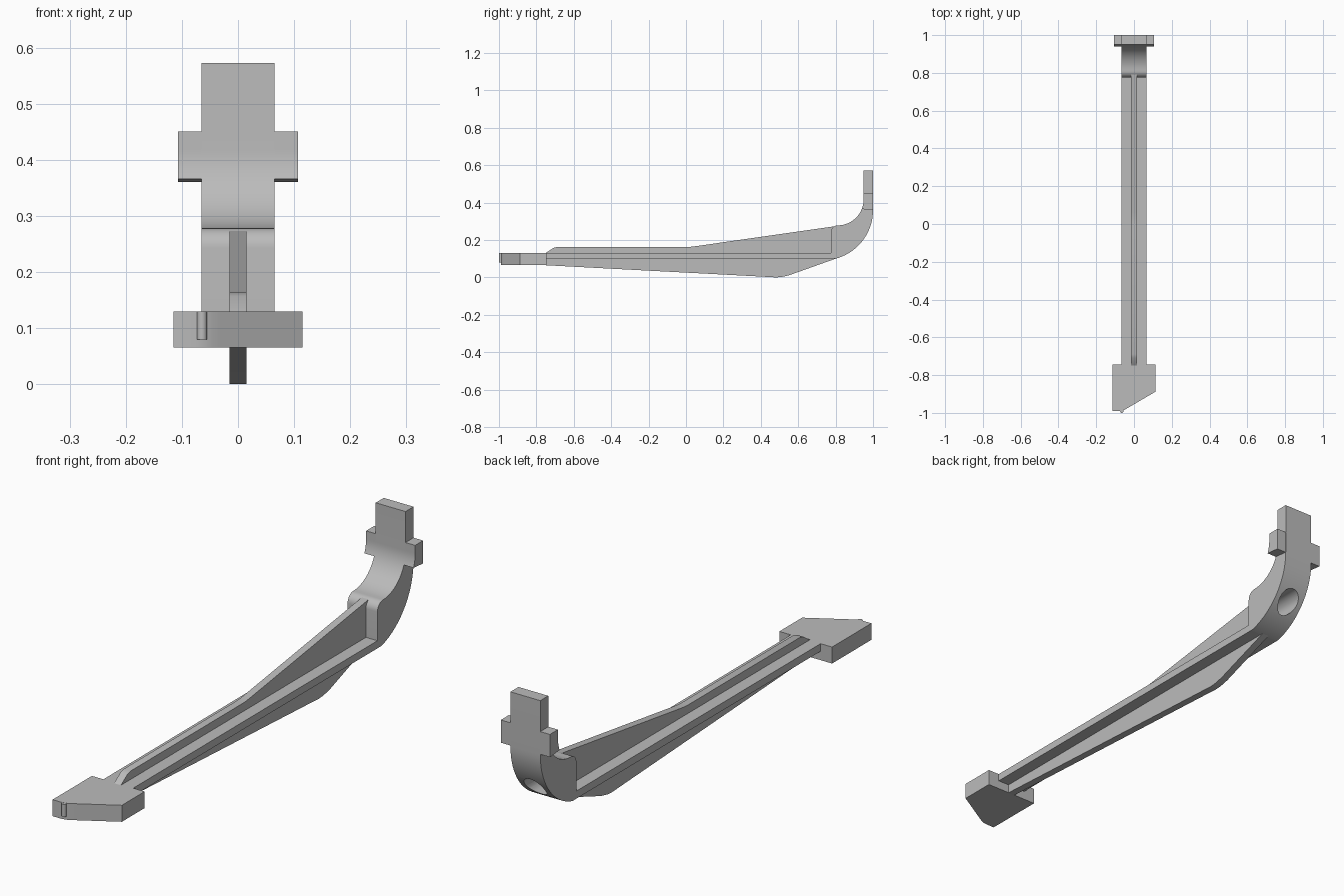
import bpy, bmesh, math
from mathutils import Vector

cube = bpy.data.objects.get("Cube")
if cube:
    bpy.data.objects.remove(cube, do_unlink=True)

grey = bpy.data.materials.new("plain grey")
grey.use_nodes = True
colour = (0.5, 0.5, 0.5, 1)
grey.diffuse_color = colour
grey.node_tree.nodes["Principled BSDF"].inputs["Base Color"].default_value = colour


def prism(name, outline, low, high, axis):
    """Extrude a closed outline: (y, z) along x, or (x, y) along z."""
    bm = bmesh.new()
    if axis == "x":
        verts = [bm.verts.new((low, a, b)) for a, b in outline]
        step = Vector((high - low, 0, 0))
    else:
        verts = [bm.verts.new((a, b, low)) for a, b in outline]
        step = Vector((0, 0, high - low))
    face = bm.faces.new(verts)
    ext = bmesh.ops.extrude_face_region(bm, geom=[face])
    moved = [v for v in ext["geom"] if isinstance(v, bmesh.types.BMVert)]
    bmesh.ops.translate(bm, verts=moved, vec=step)
    bmesh.ops.recalc_face_normals(bm, faces=bm.faces)
    mesh = bpy.data.meshes.new(name)
    bm.to_mesh(mesh)
    bm.free()
    obj = bpy.data.objects.new(name, mesh)
    mesh.materials.append(grey)
    bpy.context.collection.objects.link(obj)
    return obj


def arc(cx, cy, rx, ry, start, end, steps):
    """Points on an ellipse between two angles in degrees."""
    angles = [math.radians(start + (end - start) * i / steps) for i in range(steps + 1)]
    return [(cx + rx * math.cos(t), cy + ry * math.sin(t)) for t in angles]


def smooth(obj):
    bpy.ops.object.select_all(action="DESELECT")
    obj.select_set(True)
    bpy.context.view_layer.objects.active = obj
    bpy.ops.object.shade_smooth_by_angle(angle=math.radians(25))


half = 0.065

# Slanted foot plate with a small rounded nub on its front edge
foot = [(-0.115, -0.745), (-0.115, -0.99), (-0.075, -0.99), (-0.06, -0.987),
        (-0.045, -0.981), (-0.03, -0.972), (0.115, -0.887), (0.115, -0.745)]
smooth(prism("foot_plate", foot, 0.065, 0.13, "z"))
smooth(prism("foot_nub", arc(-0.064, -0.991, 0.009, 0.009, 0, 360, 16)[:-1], 0.08, 0.1295, "z"))

# Flat flange along the bar
flange = [(-0.75, 0.1), (0.79, 0.1), (0.79, 0.13), (-0.75, 0.13)]
prism("flange", flange, -half, half, "x")

# Thin upright web with a tapering profile
web = [(-0.75, 0.065), (0.45, 0.002), (0.48, 0), (0.51, 0.002), (0.55, 0.011),
       (0.8, 0.1), (0.8, 0.274), (0.06, 0.168), (0.03, 0.164), (0, 0.163),
       (-0.69, 0.163), (-0.71, 0.157), (-0.75, 0.13)]
smooth(prism("web", web, -0.015, 0.015, "x"))

# Curved end arm with upright tab
arm = [(0.775, 0.1), (0.8, 0.1)]
arm += arc(0.731, 0.36, 0.269, 0.269, -75, 0, 20)[1:]
arm += [(1, 0.572), (0.95, 0.572)]
arm += arc(0.81, 0.418, 0.14, 0.14, 0, -90, 20)
arm += arc(0.81, 0.243, 0.035, 0.035, 90, 180, 8)[1:]
end_arm = prism("end_arm", arm, -half, half, "x")

# Round blind hole in the back of the arm
cutter = prism("hole_cutter", arc(0, 0, 0.043, 0.043, 0, 360, 40)[:-1], 0, 0.3, "z")
cutter.rotation_euler.x = math.radians(-90)
cutter.location = (0, 0.83, 0.19)
cutter.hide_render = True
cutter.hide_viewport = True
cut = end_arm.modifiers.new("hole", "BOOLEAN")
cut.operation = "DIFFERENCE"
cut.solver = "EXACT"
cut.object = cutter
bpy.context.view_layer.update()
cutter.hide_viewport = False
bpy.context.view_layer.objects.active = end_arm
bpy.ops.object.modifier_apply(modifier=cut.name)
bpy.data.objects.remove(cutter, do_unlink=True)
smooth(end_arm)

# Side lugs that follow the inner curve of the arm
lug = [(0.999, 0.36), (1, 0.45), (0.95, 0.45)] + arc(0.81, 0.418, 0.14, 0.14, 0, -22, 6)
for side, name in ((1, "left_lug"), (-1, "right_lug")):
    ends = sorted((side * 0.064, side * 0.107))
    smooth(prism(name, lug, ends[0], ends[1], "x"))
